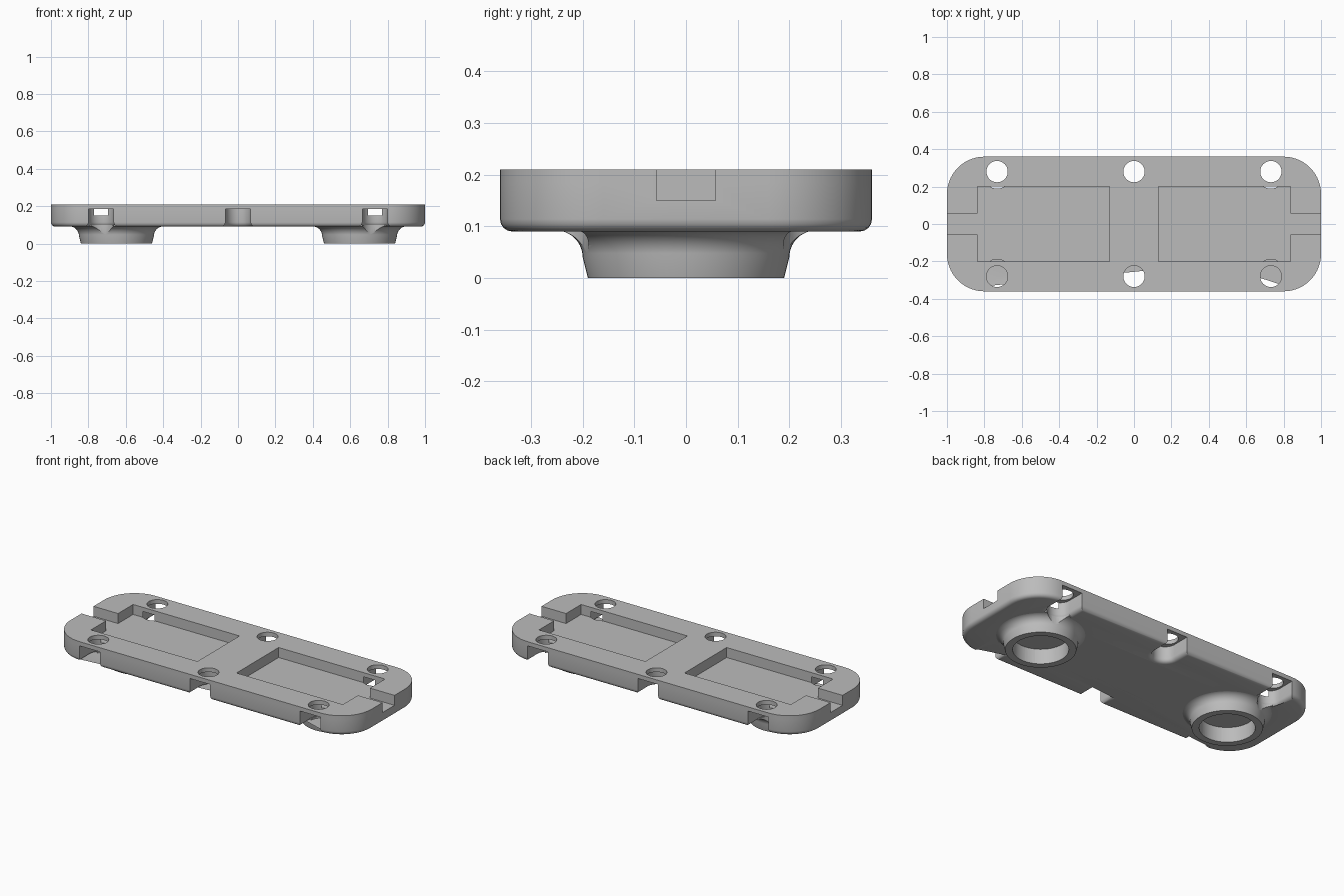
import bpy, bmesh, math
from mathutils import Matrix

cube = bpy.data.objects.get("Cube")
if cube:
    bpy.data.objects.remove(cube, do_unlink=True)

HALF_X, HALF_Y, CORNER = 1.0, 0.36, 0.2
BASE, ROOF, TOP, FLOOR = 0.09, 0.185, 0.21, 0.15
HOLE_X, HOLE_Y = 0.732, 0.28
NOTCH_R, NOTCH_Y = 0.0675, 0.256
RING_X = 0.65

grey = bpy.data.materials.new("plain grey")
grey.use_nodes = True
colour = (0.5, 0.5, 0.5, 1)
grey.diffuse_color = colour
grey.node_tree.nodes["Principled BSDF"].inputs["Base Color"].default_value = colour


def finish(name, bm):
    bmesh.ops.recalc_face_normals(bm, faces=bm.faces)
    mesh = bpy.data.meshes.new(name)
    bm.to_mesh(mesh)
    bm.free()
    mesh.materials.append(grey)
    obj = bpy.data.objects.new(name, mesh)
    bpy.context.collection.objects.link(obj)
    return obj


def arc(cx, cy, r, start, end, steps):
    angles = [math.radians(start + (end - start) * i / steps) for i in range(steps + 1)]
    return [(cx + r * math.cos(a), cy + r * math.sin(a)) for a in angles]


def prism(name, points, z0, z1, rounding=0):
    bm = bmesh.new()
    face = bm.faces.new([bm.verts.new((x, y, z0)) for x, y in points])
    new = bmesh.ops.extrude_face_region(bm, geom=[face], use_keep_orig=True)["geom"]
    bmesh.ops.translate(bm, vec=(0, 0, z1 - z0),
                        verts=[v for v in new if isinstance(v, bmesh.types.BMVert)])
    if rounding:
        rim = [e for e in bm.edges if all(abs(v.co.z - z0) < 1e-5 for v in e.verts)]
        bmesh.ops.bevel(bm, geom=rim, offset=rounding, segments=4, profile=0.5,
                        affect='EDGES', clamp_overlap=False)
    return finish(name, bm)


def box(name, x0, x1, y0, y1, z0, z1):
    return prism(name, [(x0, y0), (x1, y0), (x1, y1), (x0, y1)], z0, z1)


def cylinder(name, x, y, r, z0, z1, steps=48):
    return prism(name, arc(x, y, r, 0, 360, steps)[:-1], z0, z1)


def lathe(name, x, profile, steps=64):
    bm = bmesh.new()
    verts = [bm.verts.new((r, 0, z)) for r, z in profile]
    edges = [bm.edges.new(pair) for pair in zip(verts, verts[1:])]
    bmesh.ops.spin(bm, geom=verts + edges, axis=(0, 0, 1), cent=(0, 0, 0),
                   angle=math.tau, steps=steps)
    bmesh.ops.remove_doubles(bm, verts=bm.verts, dist=1e-5)
    bmesh.ops.transform(bm, matrix=Matrix.Translation((x, 0, 0)), verts=bm.verts)
    return finish(name, bm)


def combine(target, tool, operation):
    mod = target.modifiers.new("combine", 'BOOLEAN')
    mod.object, mod.operation, mod.solver = tool, operation, 'EXACT'
    bpy.context.view_layer.update()
    graph = bpy.context.evaluated_depsgraph_get()
    mesh = bpy.data.meshes.new_from_object(target.evaluated_get(graph))
    target.modifiers.clear()
    target.data = mesh
    bpy.data.objects.remove(tool, do_unlink=True)


def outline(notched):
    """Rounded rectangle, with a screw notch at each hole if asked."""
    half = arc(-HALF_X + CORNER, -HALF_Y + CORNER, CORNER, 180, 270, 14)[:-1]
    for x in (-HOLE_X, 0, HOLE_X):
        half.append((x - NOTCH_R, -HALF_Y))
        if notched:
            half += arc(x, -NOTCH_Y, NOTCH_R, 180, 0, 16)
        half.append((x + NOTCH_R, -HALF_Y))
    half += arc(HALF_X - CORNER, -HALF_Y + CORNER, CORNER, 270, 360, 14)[1:]
    return half + [(-x, -y) for x, y in half]


# Plate: notched rounded underside with a solid top layer
plate = prism("mounting_plate", outline(True), BASE, ROOF, 0.024)
combine(plate, prism("top_layer", outline(False), ROOF, TOP), 'UNION')

# Flared ring feet, trimmed where the screw notches meet them
profile = [(0, 0), (0.19, 0)]
profile += arc(0.252, 0.04, 0.052, 180, 90, 10)
profile[-1] = (profile[-1][0], BASE)
profile += [(0.252, 0.1), (0, 0.1)]
for side in (-1, 1):
    foot = lathe("ring_foot", side * RING_X, profile)
    for end in (-1, 1):
        x = side * HOLE_X
        points = arc(x, end * NOTCH_Y, NOTCH_R, 180, 180 - end * -180, 16)
        points += [(points[-1][0], end * 0.5), (points[0][0], end * 0.5)]
        combine(foot, prism("notch_cutter", points, -0.1, ROOF), 'DIFFERENCE')
    combine(plate, foot, 'UNION')

# Pockets, cable slots and ring bores
for side in (-1, 1):
    x0, x1 = sorted((side * 0.13, side * 0.837))
    combine(plate, box("pocket_cutter", x0, x1, -0.2, 0.2, FLOOR, 0.3), 'DIFFERENCE')
    x0, x1 = sorted((side * 0.8, side * 1.1))
    combine(plate, box("slot_cutter", x0, x1, -0.057, 0.057, FLOOR, 0.3), 'DIFFERENCE')
    combine(plate, cylinder("bore_cutter", side * RING_X, 0, 0.15, -0.1, 0.12, 64), 'DIFFERENCE')

# Screw holes
for x in (-HOLE_X, 0, HOLE_X):
    for y in (-HOLE_Y, HOLE_Y):
        combine(plate, cylinder("hole_cutter", x, y, 0.057, 0.16, 0.3), 'DIFFERENCE')

bpy.ops.object.select_all(action='DESELECT')
plate.select_set(True)
bpy.context.view_layer.objects.active = plate
bpy.ops.object.shade_smooth_by_angle(angle=math.radians(30))
